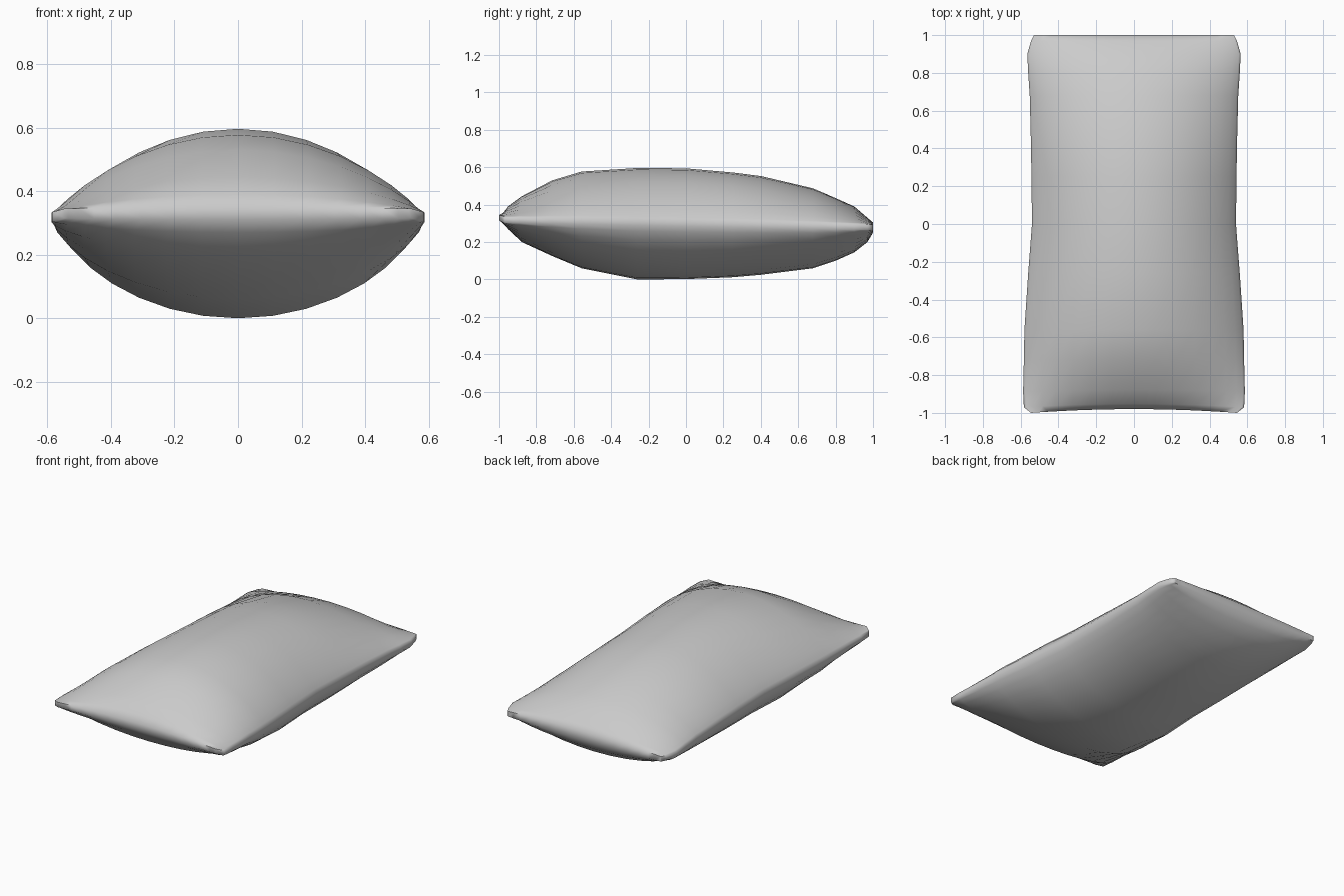
import bpy
import bmesh
import math

cube = bpy.data.objects.get("Cube")
if cube:
    bpy.data.objects.remove(cube, do_unlink=True)

# Fabric colour
fabric = bpy.data.materials.new("grey_fabric")
fabric.use_nodes = True
grey = (0.6, 0.6, 0.6, 1.0)
fabric.diffuse_color = grey
fabric.node_tree.nodes["Principled BSDF"].inputs["Base Color"].default_value = grey

# Cross-sections along the length: y, half width, crown height, belly height
SECTIONS = [
    (-1.0, 0.545, 0.35, 0.31),
    (-0.97, 0.583, 0.39, 0.27),
    (-0.89, 0.587, 0.445, 0.2),
    (-0.72, 0.583, 0.53, 0.125),
    (-0.56, 0.58, 0.577, 0.06),
    (-0.26, 0.56, 0.596, 0.0),
    (0.0, 0.54, 0.594, 0.002),
    (0.25, 0.543, 0.572, 0.012),
    (0.4, 0.545, 0.553, 0.025),
    (0.68, 0.552, 0.487, 0.06),
    (0.8, 0.56, 0.435, 0.1),
    (0.9, 0.565, 0.39, 0.145),
    (0.97, 0.545, 0.33, 0.2),
    (1.0, 0.53, 0.305, 0.25),
]
STEPS = 16
RIM = 0.015  # half thickness of the side seam


def section_ring(bm, y, half_width, crown, belly):
    """One closed loop: over the top from right to left, then back underneath."""
    seam = 0.3 - 0.02 * y
    if abs(y) == 1:
        seam = (crown + belly) / 2
    across = [math.sin(math.pi * (i / STEPS - 0.5)) for i in range(STEPS + 1)]
    ring = []
    for side, peak, power in ((1, crown, 0.85), (-1, belly, 0.68)):
        edge = seam + side * RIM
        for u in across[::side]:
            bulge = max(0.0, 1 - u * u)
            z = edge + (peak - edge) * bulge ** power
            bow = 0.02 * bulge * y ** 4 if y < 0 else 0
            ring.append(bm.verts.new((half_width * u, y + bow, z)))
    return ring


# Pillow: loft through the sections and close both narrow ends
bm = bmesh.new()
rings = [section_ring(bm, *s) for s in SECTIONS]
count = len(rings[0])
for a, b in zip(rings, rings[1:]):
    for i in range(count):
        j = (i + 1) % count
        bm.faces.new((a[i], a[j], b[j], b[i]))
for ring in (rings[0], rings[-1]):
    for i in range(STEPS):
        bm.faces.new((ring[i], ring[i + 1], ring[-2 - i], ring[-1 - i]))
bmesh.ops.recalc_face_normals(bm, faces=bm.faces)

mesh = bpy.data.meshes.new("pillow")
bm.to_mesh(mesh)
bm.free()
mesh.materials.append(fabric)
pillow = bpy.data.objects.new("pillow", mesh)
bpy.context.collection.objects.link(pillow)

# Soft shading, with only the thin seams kept crisp
bpy.ops.object.select_all(action="DESELECT")
pillow.select_set(True)
bpy.context.view_layer.objects.active = pillow
bpy.ops.object.shade_smooth_by_angle(angle=math.radians(70))
